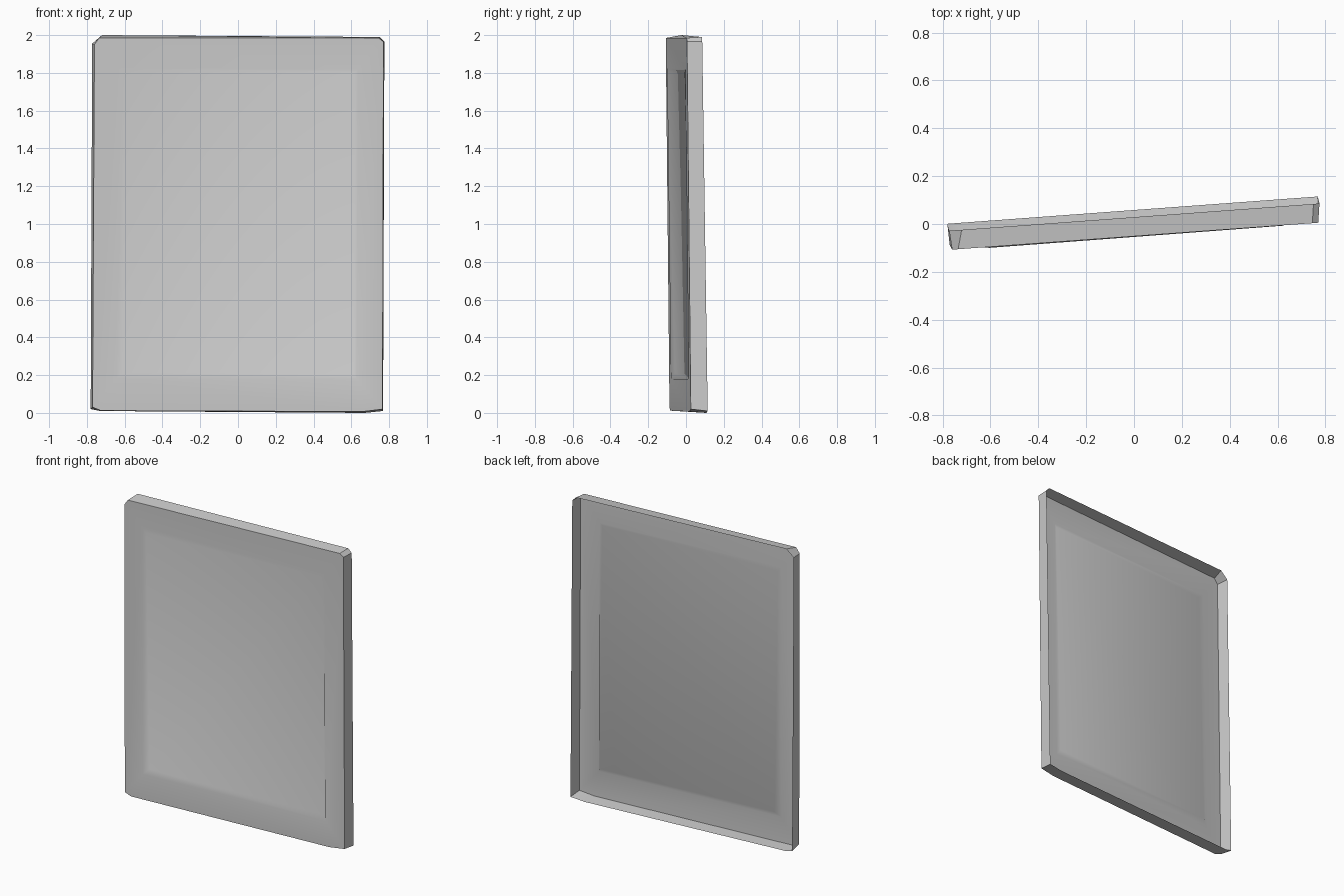
import bpy, bmesh, math

cube = bpy.data.objects.get("Cube")
if cube:
    bpy.data.objects.remove(cube)

grey = bpy.data.materials.new("plain grey")
grey.use_nodes = True
grey.diffuse_color = (0.6, 0.6, 0.6, 1)
grey.node_tree.nodes["Principled BSDF"].inputs["Base Color"].default_value = (0.6, 0.6, 0.6, 1)


def plane_y(x, z, depth=0.0):
    """Depth of the slightly turned and leaning face at a point."""
    return 0.0735 * x - 0.0105 * (z - 1) - 0.041 + depth


def panel_offset(x, z):
    """The inner panel leans a little more than its border."""
    return 0.007 - 0.013 * (z - 1) - 0.003 * (x < 0) * (z - 1)


bm = bmesh.new()

# Border outline: two points per corner, clockwise from the bottom left
outline = [(-0.725, 0.012), (-0.77, 0.03), (-0.76, 1.95), (-0.735, 1.985),
           (0.745, 1.985), (0.77, 1.965), (0.765, 0.02), (0.66, 0.007)]
inner = [(-0.645, 0.18), (-0.635, 1.825), (0.635, 1.82), (0.63, 0.178)]
panel = [(-0.61, 0.212), (-0.605, 1.797), (0.62, 1.803), (0.615, 0.204)]
rim_outline = [(-0.73, 0.01), (-0.78, 0.02), (-0.772, 1.955), (-0.72, 2.0),
               (0.75, 1.99), (0.775, 1.965), (0.768, 0.01), (0.67, 0.0)]

front = [bm.verts.new((x, plane_y(x, z), z)) for x, z in outline]
border = [bm.verts.new((x, plane_y(x, z), z)) for x, z in inner]
centre = [bm.verts.new((x, plane_y(x, z, panel_offset(x, z)), z)) for x, z in panel]
rim = [bm.verts.new((x, plane_y(x, z, 0.0845 - 0.0045 * (z - 1)), z))
       for x, z in rim_outline]

# Flat border, bevelled step and central panel
for i in range(4):
    j = (i + 1) % 4
    a, b, c = front[2 * i], front[2 * i + 1], front[2 * j]
    bm.faces.new((a, b, border[i]))
    bm.faces.new((b, c, border[j], border[i]))
    bm.faces.new((border[i], border[j], centre[j], centre[i]))
bm.faces.new(centre)

# Side walls of the shell, open at the back
for i in range(8):
    j = (i + 1) % 8
    bm.faces.new((front[j], front[i], rim[i], rim[j]))

bmesh.ops.recalc_face_normals(bm, faces=bm.faces)
bm.normal_update()
if sum(f.normal.y * f.calc_area() for f in bm.faces) > 0:
    bmesh.ops.reverse_faces(bm, faces=bm.faces)

mesh = bpy.data.meshes.new("door_panel")
bm.to_mesh(mesh)
bm.free()
mesh.materials.append(grey)
door = bpy.data.objects.new("door_panel", mesh)
bpy.context.collection.objects.link(door)
bpy.context.view_layer.objects.active = door
door.select_set(True)
bpy.ops.object.shade_smooth_by_angle(angle=math.radians(40))
